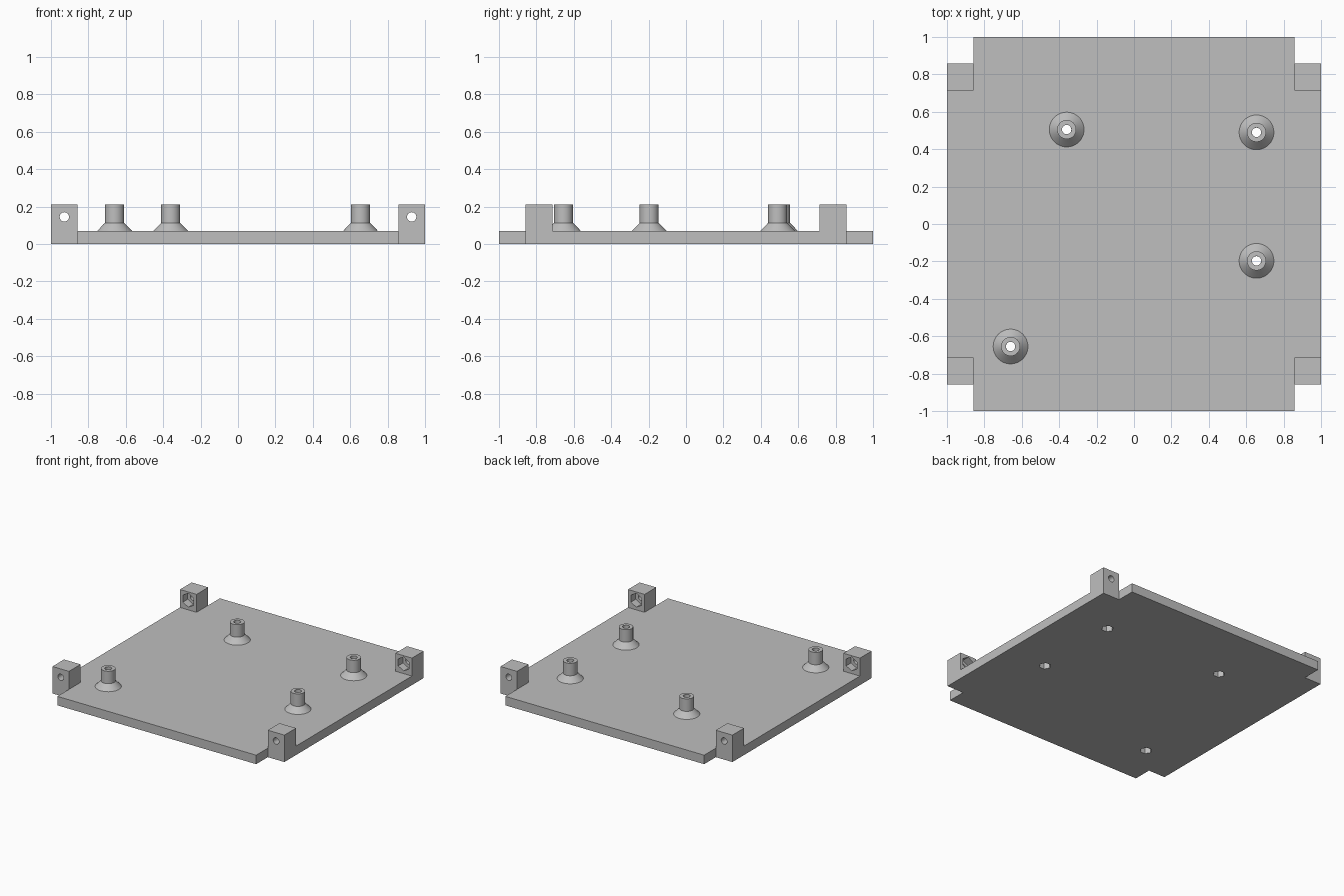
import bpy, bmesh, math
from mathutils import Matrix, Vector

cube = bpy.data.objects.get("Cube")
if cube:
    bpy.data.objects.remove(cube, do_unlink=True)

PLATE_TOP, TOP = 0.07, 0.21
INNER, OUTER = 0.857, 1.0          # corner notch limits
BLOCK = OUTER - INNER              # lug width
HOLE = 0.025                       # screw hole radius
POSTS = [(-0.36, 0.505), (0.655, 0.49), (0.655, -0.197), (-0.66, -0.655)]

grey = bpy.data.materials.new("plain grey")
grey.use_nodes = True
colour = (0.52, 0.52, 0.52, 1)
grey.diffuse_color = colour
grey.node_tree.nodes["Principled BSDF"].inputs["Base Color"].default_value = colour


def make_object(name, bm):
    bmesh.ops.recalc_face_normals(bm, faces=bm.faces)
    mesh = bpy.data.meshes.new(name)
    bm.to_mesh(mesh)
    bm.free()
    mesh.materials.append(grey)
    obj = bpy.data.objects.new(name, mesh)
    bpy.context.collection.objects.link(obj)
    return obj


def activate(obj):
    bpy.ops.object.select_all(action="DESELECT")
    obj.select_set(True)
    bpy.context.view_layer.objects.active = obj


def cut(obj, sides, radius, length, centres, turn=Matrix()):
    """Subtract prisms of the given length at each centre."""
    bm = bmesh.new()
    for c in centres:
        bmesh.ops.create_cone(bm, cap_ends=True, segments=sides, radius1=radius,
                              radius2=radius, depth=length,
                              matrix=Matrix.Translation(c) @ turn)
    cutter = make_object("cutter", bm)
    cutter.hide_render = True
    mod = obj.modifiers.new("cut", "BOOLEAN")
    mod.operation, mod.solver, mod.object = "DIFFERENCE", "EXACT", cutter
    activate(obj)
    bpy.ops.object.modifier_apply(modifier=mod.name)
    bpy.data.objects.remove(cutter, do_unlink=True)


def smooth(obj):
    activate(obj)
    bpy.ops.object.shade_smooth_by_angle(angle=math.radians(25))


# Base plate with notched corners
quarter = [(OUTER, INNER), (INNER, INNER), (INNER, OUTER)]
outline = []
for sx, sy in [(1, 1), (-1, 1), (-1, -1), (1, -1)]:
    pts = quarter if sx * sy > 0 else quarter[::-1]
    outline += [(sx * x, sy * y, 0) for x, y in pts]
bm = bmesh.new()
face = bm.faces.new([bm.verts.new(p) for p in outline])
new = bmesh.ops.extrude_face_region(bm, geom=[face])["geom"]
bmesh.ops.translate(bm, vec=(0, 0, PLATE_TOP),
                    verts=[v for v in new if isinstance(v, bmesh.types.BMVert)])
plate = make_object("base_plate", bm)
# Screw holes with hexagonal pockets underneath
cut(plate, 24, HOLE, 0.4, [(x, y, 0) for x, y in POSTS])
cut(plate, 6, 0.043, 0.1, [(x, y, 0) for x, y in POSTS], Matrix.Rotation(math.pi / 6, 4, "Z"))
smooth(plate)

# Corner lugs: through hole along y and a hexagonal nut pocket on the inner face
lay = Matrix.Rotation(math.pi / 2, 4, "X")
for sx, side in [(1, "left"), (-1, "right")]:
    for sy, end in [(-1, "front"), (1, "back")]:
        cx, cy = sx * (INNER + BLOCK / 2), sy * (INNER - BLOCK / 2)
        bm = bmesh.new()
        bmesh.ops.create_cube(bm, size=1)
        bmesh.ops.scale(bm, vec=(BLOCK, BLOCK, TOP - PLATE_TOP), verts=bm.verts)
        bmesh.ops.translate(bm, vec=(cx, cy, (TOP + PLATE_TOP) / 2), verts=bm.verts)
        lug = make_object(f"{end}_{side}_lug", bm)
        cut(lug, 24, HOLE, 0.4, [(cx, cy, 0.145)], lay)
        cut(lug, 6, 0.054, 0.12, [(cx, sy * (INNER - BLOCK), 0.145)], lay)
        smooth(lug)

# Hollow standoffs with flared feet
profile = [(0.093, PLATE_TOP), (0.051, 0.113), (0.051, TOP), (HOLE, TOP), (HOLE, PLATE_TOP)]
for i, (x, y) in enumerate(POSTS, 1):
    bm = bmesh.new()
    verts = [bm.verts.new((r, 0, z)) for r, z in profile]
    edges = [bm.edges.new(pair) for pair in zip(verts, verts[1:])]
    bmesh.ops.spin(bm, geom=verts + edges, cent=(0, 0, 0), axis=(0, 0, 1),
                   angle=math.tau, steps=40, use_merge=True)
    bmesh.ops.remove_doubles(bm, verts=bm.verts, dist=0.0001)
    bmesh.ops.translate(bm, vec=(x, y, 0), verts=bm.verts)
    post = make_object(f"standoff_{i}", bm)
    # Make sure the open shell faces outward
    top = next(p for p in post.data.polygons if abs(p.normal.z) > 0.99)
    if top.normal.z < 0:
        post.data.flip_normals()
    smooth(post)
